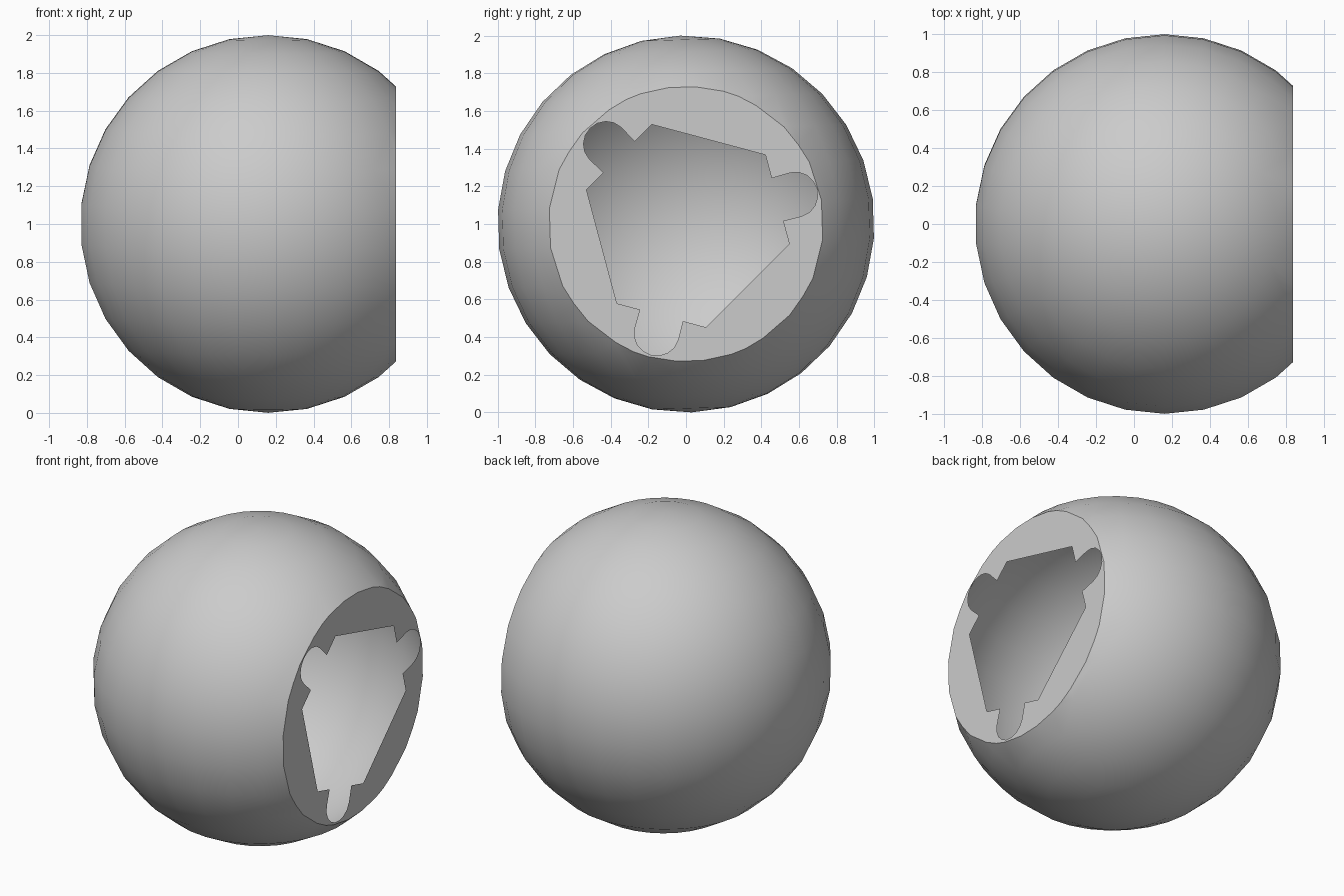
import bpy, bmesh, math
from mathutils import Matrix, Vector

if "Cube" in bpy.data.objects:
    bpy.data.objects.remove(bpy.data.objects["Cube"])

CX, CUT = 0.16, 0.836          # sphere centre and flat face position in x

bm = bmesh.new()

# Hollow ball, sliced flat on the right
bmesh.ops.create_uvsphere(
    bm, u_segments=30, v_segments=15, radius=1.0,
    matrix=Matrix.Translation((CX, 0, 1)) @ Matrix.Rotation(math.radians(1.7), 4, 'X'))
bmesh.ops.bisect_plane(
    bm, geom=bm.verts[:] + bm.edges[:] + bm.faces[:], dist=1e-5,
    plane_co=(CUT, 0, 0), plane_no=(1, 0, 0), clear_outer=True)
rim = [e for e in bm.edges if e.is_boundary]

# One third of the keyed opening: corner, notch, round-ended tab, notch, corner
third = [(0.502, -0.245), (0.502, -0.117)]
for i in range(9):
    a = math.radians(-90 + 180 * i / 8)
    third.append((0.605 + 0.114 * math.cos(a), 0.119 * math.sin(a)))
third += [(0.502, 0.117), (0.502, 0.245)]

# Opening outline, repeated three times around the face
outline = []
for k in range(3):
    rot = Matrix.Rotation(math.radians(15 + 120 * k), 2)
    for p in third:
        q = rot @ Vector(p)
        outline.append(bm.verts.new((CUT, q.x, 1 + q.y)))
hole = [bm.edges.new((v, outline[(i + 1) % len(outline)])) for i, v in enumerate(outline)]

# Flat face between rim and opening
bmesh.ops.triangle_fill(bm, edges=rim + hole, use_beauty=True, normal=(1, 0, 0))
bmesh.ops.recalc_face_normals(bm, faces=bm.faces[:])

mesh = bpy.data.meshes.new("hollow_ball")
bm.to_mesh(mesh)
bm.free()
ball = bpy.data.objects.new("hollow_ball", mesh)
bpy.context.collection.objects.link(ball)
bpy.context.view_layer.objects.active = ball
ball.select_set(True)
bpy.ops.object.shade_smooth_by_angle(angle=math.radians(30))
